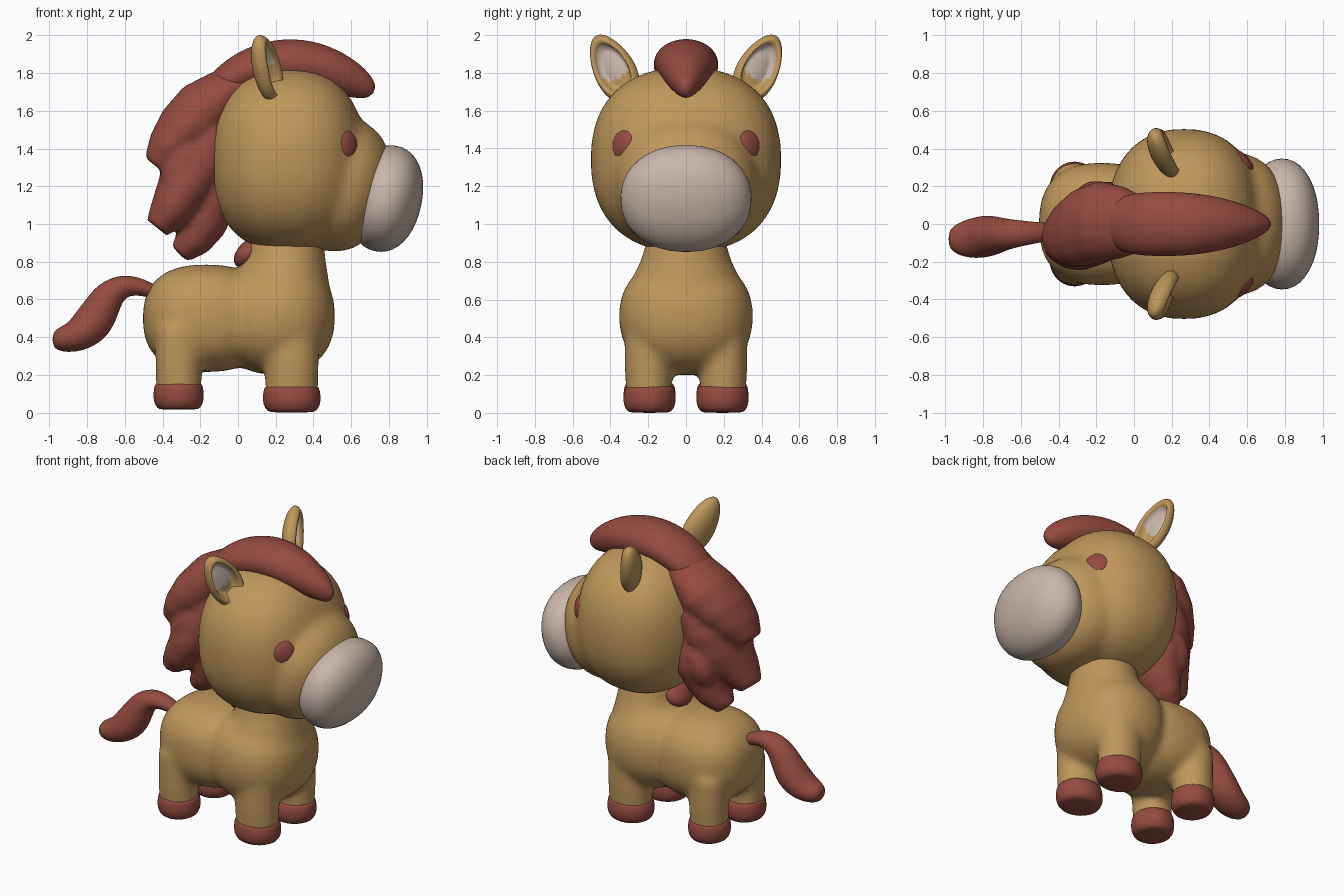
import bpy, bmesh, math
from mathutils import Vector, Matrix

if "Cube" in bpy.data.objects:
    bpy.data.objects.remove(bpy.data.objects["Cube"])


def material(name, rgb):
    m = bpy.data.materials.new(name)
    m.diffuse_color = (*rgb, 1)
    m.use_nodes = True
    bsdf = m.node_tree.nodes["Principled BSDF"]
    bsdf.inputs["Base Color"].default_value = (*rgb, 1)
    bsdf.inputs["Roughness"].default_value = 0.8
    return m


TAN = material("tan coat", (0.52, 0.31, 0.105))
RED = material("russet hair", (0.30, 0.07, 0.05))
PALE = material("pale muzzle", (0.58, 0.47, 0.40))


def finish(bm, name, *mats):
    bmesh.ops.recalc_face_normals(bm, faces=bm.faces)
    for f in bm.faces:
        f.smooth = True
    me = bpy.data.meshes.new(name)
    bm.to_mesh(me)
    bm.free()
    for m in mats:
        me.materials.append(m)
    ob = bpy.data.objects.new(name, me)
    bpy.context.collection.objects.link(ob)
    return ob


def blob(bm, centre, radii, rot=None, power=2.0, seg=32):
    """Ellipsoid, boxier when power is above 2."""
    verts = bmesh.ops.create_uvsphere(bm, u_segments=seg, v_segments=seg // 2, radius=1)["verts"]
    turn = rot or Matrix.Identity(3)
    for v in verts:
        v.co /= sum(abs(c) ** power for c in v.co) ** (1 / power)
        v.co = Vector(centre) + turn @ Vector(c * r for c, r in zip(v.co, radii))
    return verts


def loft(bm, path, seg=16):
    """Closed tube through (x, y, z, side radius, in-plane radius) stations."""
    rings = []
    for i, (x, y, z, side, deep) in enumerate(path):
        a, b = path[max(i - 1, 0)], path[min(i + 1, len(path) - 1)]
        t = Vector((b[0] - a[0], 0, b[2] - a[2])).normalized()
        up = Vector((-t.z, 0, t.x))
        angles = [2 * math.pi * k / seg for k in range(seg)]
        rings.append([bm.verts.new(Vector((x, y, z)) + up * deep * math.sin(q)
                                   + Vector((0, side * math.cos(q), 0))) for q in angles])
    for r, s in zip(rings, rings[1:]):
        for k in range(seg):
            n = (k + 1) % seg
            bm.faces.new((r[k], r[n], s[n], s[k]))
    bm.faces.new(rings[0])
    bm.faces.new(rings[-1])


def fuse(ob, voxel, rounds):
    """Melt overlapping pieces into one soft surface."""
    m = ob.modifiers.new("fuse", "REMESH")
    m.mode, m.voxel_size, m.use_smooth_shade = "VOXEL", voxel, True
    s = ob.modifiers.new("soften", "SMOOTH")
    s.factor, s.iterations = 0.5, rounds


def subdivide(ob):
    ob.modifiers.new("subdivide", "SUBSURF").levels = 2
    ob.modifiers["subdivide"].render_levels = 2


SIDES = (("near", -1), ("far", 1))
LEGS = (("front", 0.285, 0.0, 0.155), ("hind", -0.315, 0.015, 0.135))

# Body with chest, neck and four legs
bm = bmesh.new()
blob(bm, (-0.17, 0, 0.50), (0.335, 0.325, 0.285), power=2.5)
blob(bm, (0.2, 0, 0.51), (0.315, 0.355, 0.31), power=2.3)
loft(bm, [(0.23, 0, 0.5, 0.33, 0.28), (0.24, 0, 0.7, 0.29, 0.245),
          (0.25, 0, 0.82, 0.235, 0.215), (0.25, 0, 0.95, 0.2, 0.2)], 32)
for _, x, low, r in LEGS:
    for _, s in SIDES:
        loft(bm, [(x, s * 0.195, 0.08, 0.122, r - 0.015), (x, s * 0.2, 0.25, 0.127, r - 0.01),
                  (x, s * 0.2, 0.45, 0.125, r - 0.01)], 24)
fuse(finish(bm, "body", TAN), 0.022, 10)

# Hooves
for pair, x, low, r in LEGS:
    for side, s in SIDES:
        bm = bmesh.new()
        loft(bm, [(x, s * 0.193, low + h, 0.14 * k, r * k) for h, k in
                  ((0, 0.72), (0.008, 0.84), (0.04, 0.99), (0.09, 1), (0.13, 0.95), (0.15, 0.86))], 28)
        ob = finish(bm, f"{side}_{pair}_hoof", RED)
        ob.modifiers.new("round", "SUBSURF").levels = 1

# Head with snout bridge
bm = bmesh.new()
blob(bm, (0.265, 0, 1.34), (0.41, 0.505, 0.49), power=2.35, seg=40)
tilt = Matrix.Rotation(math.radians(12), 3, "Y")
blob(bm, (0.53, 0, 1.21), (0.28, 0.38, 0.36), tilt, 2.2)
fuse(finish(bm, "head", TAN), 0.025, 14)

# Muzzle
bm = bmesh.new()
blob(bm, (0.785, 0, 1.135), (0.19, 0.347, 0.285), tilt, 2.15, 40)
finish(bm, "muzzle", PALE)


def facing(x, y, z=0):
    return Vector((x, y, z)).to_track_quat("X", "Z").to_matrix()


for side, s in SIDES:
    # Eyes and nostrils
    bm = bmesh.new()
    blob(bm, (0.583, s * 0.333, 1.42), (0.028, 0.072, 0.076), facing(0.75, s * 0.64, 0.12), seg=24)
    finish(bm, f"{side}_eye", RED)
    bm = bmesh.new()
    blob(bm, (0.913, s * 0.205, 1.225), (0.022, 0.026, 0.047), facing(0.85, s * 0.4, 0.25), seg=16)
    finish(bm, f"{side}_nostril", RED)

    # Ears, each a flattened egg with a hollowed front
    bm = bmesh.new()
    axis = Vector((-0.09, s * 0.17, 0.32)).normalized()
    front = Vector((0.93, s * 0.30, 0.0))
    front = (front - axis * front.dot(axis)).normalized()
    across = axis.cross(front)
    frame = Matrix((front, across, axis)).transposed()
    verts = blob(bm, (0, 0, 0), (1, 1, 1), Matrix.Rotation(math.pi / 2, 3, "Y"), seg=40)
    for v in verts:
        x, y, z = v.co
        rim = math.hypot(y, z)
        deep = x * 0.07
        if x > 0 and rim < 0.8:
            deep -= 0.085 * min(1, (0.8 - rim) / 0.22)
        width = 0.112 * (1 - 0.18 * z)
        v.co = Vector((0.155, s * 0.385, 1.825)) + frame @ Vector((deep, y * width, z * 0.2))
    for f in bm.faces:
        c = frame.transposed() @ (f.calc_center_median() - Vector((0.155, s * 0.385, 1.825)))
        hollow = math.hypot(c.y / 0.112, c.z / 0.2) < 0.66 and c.x > -0.035
        f.material_index = 1 if hollow and c.z > -0.05 else 0
    finish(bm, f"{side}_ear", TAN, PALE)

# Forelock sweeping over the brow to a point
bm = bmesh.new()
loft(bm, [(-0.14, 0, 1.70, 0.1, 0.07), (-0.05, 0, 1.76, 0.16, 0.1), (0.08, 0, 1.83, 0.175, 0.12),
          (0.25, 0, 1.865, 0.175, 0.13), (0.42, 0, 1.84, 0.155, 0.13), (0.56, 0, 1.785, 0.115, 0.11),
          (0.66, 0, 1.735, 0.07, 0.08), (0.72, 0, 1.695, 0.025, 0.035)])
subdivide(finish(bm, "forelock", RED))

# Mane of overlapping locks down the neck
bm = bmesh.new()
loft(bm, [(0.08, 0, 1.76, 0.13, 0.1), (-0.06, 0.01, 1.7, 0.19, 0.13), (-0.18, 0.01, 1.6, 0.22, 0.17),
          (-0.29, -0.02, 1.5, 0.21, 0.15), (-0.37, -0.05, 1.4, 0.17, 0.12), (-0.44, -0.07, 1.31, 0.1, 0.07)])
loft(bm, [(-0.12, 0.02, 1.5, 0.2, 0.15), (-0.2, 0.0, 1.35, 0.22, 0.18), (-0.28, -0.04, 1.2, 0.21, 0.15),
          (-0.35, -0.08, 1.08, 0.16, 0.12), (-0.43, -0.1, 0.98, 0.09, 0.07)])
loft(bm, [(-0.08, 0.04, 1.3, 0.18, 0.12), (-0.14, 0.04, 1.13, 0.19, 0.14), (-0.19, 0.02, 1.0, 0.16, 0.13),
          (-0.24, 0.01, 0.91, 0.13, 0.1), (-0.31, 0, 0.84, 0.07, 0.06)])
blob(bm, (-0.29, -0.14, 1.3), (0.1, 0.09, 0.17), Matrix.Rotation(math.radians(25), 3, "Y"))
blob(bm, (-0.2, 0.14, 1.18), (0.1, 0.09, 0.16), Matrix.Rotation(math.radians(25), 3, "Y"))
fuse(finish(bm, "mane", RED), 0.02, 5)

# Mane root on the nape
bm = bmesh.new()
blob(bm, (0.06, 0, 0.85), (0.1, 0.12, 0.06), Matrix.Rotation(math.radians(-45), 3, "Y"), seg=20)
finish(bm, "mane_root", RED)

# Tail
bm = bmesh.new()
loft(bm, [(-0.40, -0.04, 0.62, 0.04, 0.03), (-0.5, -0.045, 0.665, 0.055, 0.045),
          (-0.6, -0.05, 0.68, 0.07, 0.062), (-0.68, -0.055, 0.63, 0.085, 0.085),
          (-0.73, -0.06, 0.54, 0.1, 0.1), (-0.78, -0.065, 0.46, 0.115, 0.11),
          (-0.86, -0.075, 0.4, 0.11, 0.088), (-0.94, -0.08, 0.385, 0.085, 0.068),
          (-0.985, -0.08, 0.385, 0.045, 0.04)])
subdivide(finish(bm, "tail", RED))
